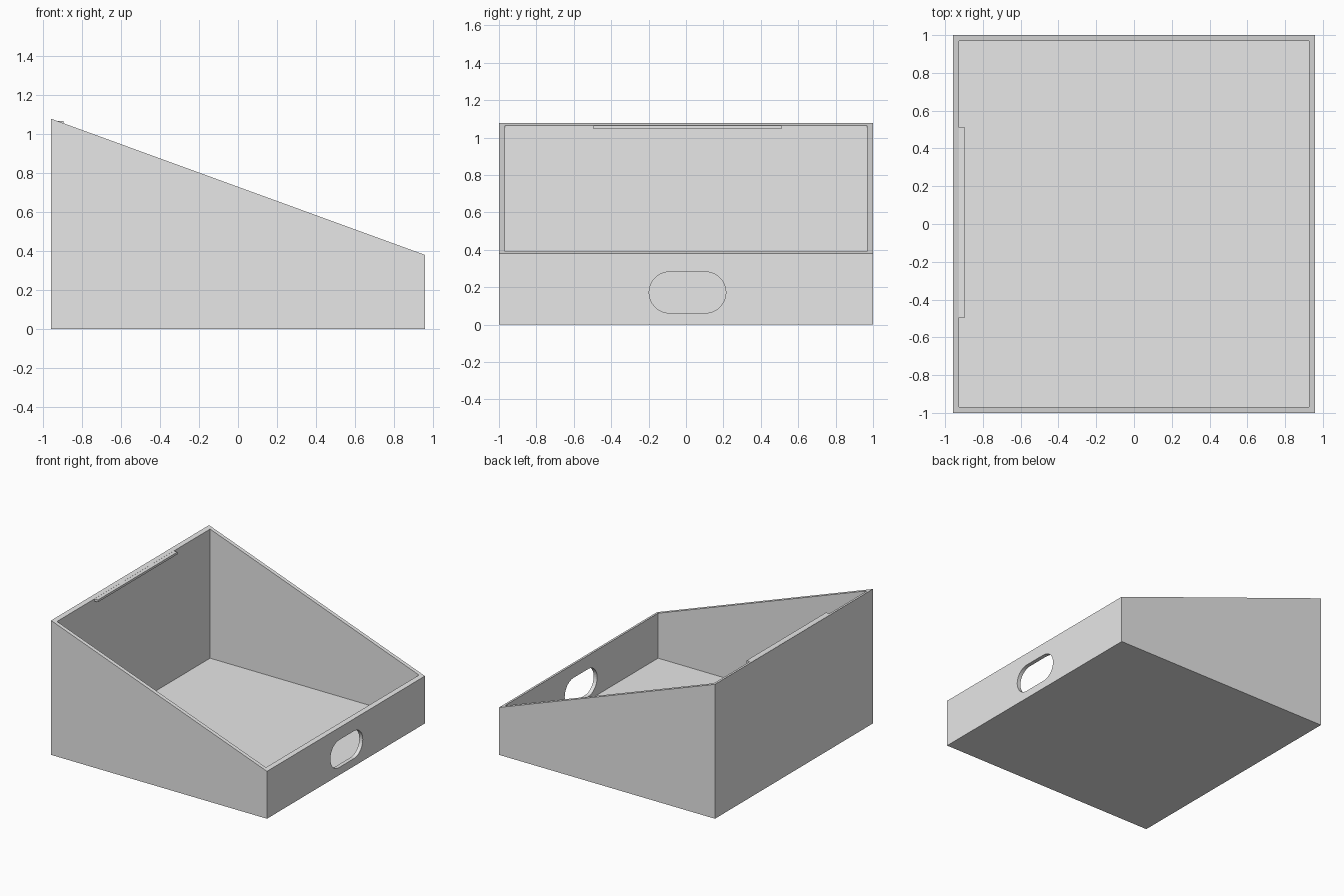
import bpy, bmesh
from math import cos, sin, pi
from mathutils import Vector

cube = bpy.data.objects.get("Cube")
if cube:
    bpy.data.objects.remove(cube, do_unlink=True)

HALF_X, HALF_Y = 0.957, 1.0
HIGH, LOW = 1.077, 0.38
WALL = 0.031
MID = 0.008  # small sideways offset shared by the slot and the ledge

grey = bpy.data.materials.new("plain grey")
grey.use_nodes = True
grey.diffuse_color = (0.8, 0.8, 0.8, 1)
grey.node_tree.nodes["Principled BSDF"].inputs["Base Color"].default_value = (0.8, 0.8, 0.8, 1)


def prism(name, outline, sweep):
    """Extrude a closed 3D outline along a vector."""
    bm = bmesh.new()
    face = bm.faces.new([bm.verts.new(p) for p in outline])
    ext = bmesh.ops.extrude_face_region(bm, geom=[face], use_keep_orig=True)
    moved = [e for e in ext["geom"] if isinstance(e, bmesh.types.BMVert)]
    bmesh.ops.translate(bm, verts=moved, vec=Vector(sweep))
    bmesh.ops.recalc_face_normals(bm, faces=bm.faces)
    mesh = bpy.data.meshes.new(name)
    bm.to_mesh(mesh)
    bm.free()
    mesh.materials.append(grey)
    obj = bpy.data.objects.new(name, mesh)
    bpy.context.collection.objects.link(obj)
    return obj


def box(name, low, high):
    (x0, y0, z0), (x1, y1, z1) = low, high
    base = [(x0, y0, z0), (x1, y0, z0), (x1, y1, z0), (x0, y1, z0)]
    return prism(name, base, (0, 0, z1 - z0))


def cut(target, cutter):
    """Subtract a cutter from the target, then discard it."""
    cutter.hide_render = True
    mod = target.modifiers.new("cut", "BOOLEAN")
    mod.operation, mod.solver, mod.object = "DIFFERENCE", "EXACT", cutter
    bpy.context.view_layer.objects.active = target
    bpy.ops.object.modifier_apply(modifier=mod.name)
    bpy.data.objects.remove(cutter, do_unlink=True)


# Sloped open tray
side = [(-HALF_X, 0), (HALF_X, 0), (HALF_X, LOW), (-HALF_X, HIGH)]
tray = prism("sloped_tray", [(x, -HALF_Y, z) for x, z in side], (0, 2 * HALF_Y, 0))
inner_x, inner_y = HALF_X - WALL, HALF_Y - WALL
cut(tray, box("cavity", (-inner_x, -inner_y, WALL), (inner_x, inner_y, 2)))

# Rounded slot through the low wall
RADIUS, REACH, SLOT_Z, STEPS = 0.11, 0.095, 0.172, 24
slot = []
for side_sign, start in ((1, -pi / 2), (-1, pi / 2)):
    for i in range(STEPS + 1):
        a = start + pi * i / STEPS
        slot.append((HALF_X - 0.1, MID + side_sign * REACH + RADIUS * cos(a),
                     SLOT_Z + RADIUS * sin(a)))
cut(tray, prism("slot_cutter", slot, (0.2, 0, 0)))

# Retaining ledge at the top of the high wall
box("top_ledge", (-inner_x - 0.008, MID - 0.503, 1.047), (-inner_x + 0.031, MID + 0.503, 1.065))
